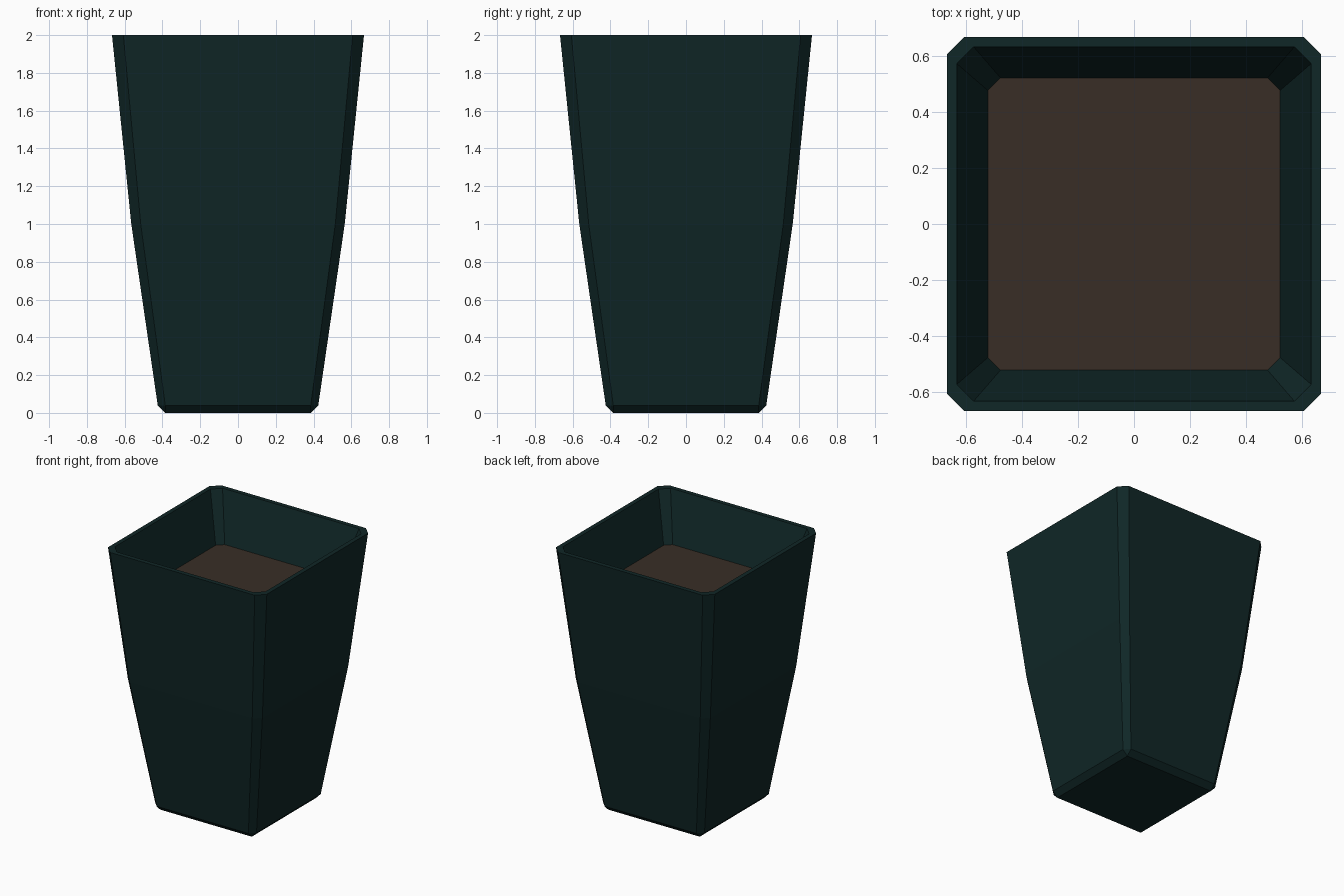
import bpy
import bmesh

cube = bpy.data.objects.get("Cube")
if cube:
    bpy.data.objects.remove(cube, do_unlink=True)


def make_material(name, colour):
    mat = bpy.data.materials.new(name)
    mat.use_nodes = True
    mat.diffuse_color = (*colour, 1)
    bsdf = next(n for n in mat.node_tree.nodes if n.type == "BSDF_PRINCIPLED")
    bsdf.inputs["Base Color"].default_value = (*colour, 1)
    return mat


def add_ring(bm, half, chamfer, z):
    """Square ring with chamfered corners, counter-clockwise from above."""
    c = half - chamfer
    points = []
    x, y = half, c
    for _ in range(4):
        points += [(x, y), (y, x) if abs(x) == half and x * y > 0 else (-y, -x)]
        x, y = -y, x
    # rotate one corner pair through the four quarter turns
    points = []
    for cos, sin in ((1, 0), (0, 1), (-1, 0), (0, -1)):
        for px, py in ((half, c), (c, half)):
            points.append((px * cos - py * sin, px * sin + py * cos))
    return [bm.verts.new((px, py, z)) for px, py in points]


def build(name, profile, mat, cap_start=False):
    """Bridge rings of (half width, chamfer, height) into a flat-shaded shell."""
    bm = bmesh.new()
    rings = [add_ring(bm, *row) for row in profile]
    for low, high in zip(rings, rings[1:]):
        for i in range(8):
            j = (i + 1) % 8
            bm.faces.new((low[i], low[j], high[j], high[i]))
    if cap_start:
        bm.faces.new(rings[0][::-1])
    bmesh.ops.remove_doubles(bm, verts=bm.verts, dist=0.0005)
    mesh = bpy.data.meshes.new(name)
    bm.to_mesh(mesh)
    bm.free()
    mesh.materials.append(mat)
    obj = bpy.data.objects.new(name, mesh)
    bpy.context.collection.objects.link(obj)
    return obj


pot_green = make_material("dark teal glaze", (0.005, 0.02, 0.02))
soil_brown = make_material("soil brown", (0.040, 0.027, 0.019))

SOIL_Z = 1.64

# Pot: bevelled foot, two-stage flare, flat rim, sloping inner wall
build("planter_pot", [
    (0.385, 0.0, 0.0),
    (0.425, 0.04, 0.04),
    (0.565, 0.05, 1.0),
    (0.667, 0.06, 2.0),
    (0.633, 0.06, 2.0),
    (0.522, 0.045, SOIL_Z),
], pot_green, cap_start=True)

# Soil: flat bed meeting the inner wall
soil_mesh = bpy.data.meshes.new("soil")
bm = bmesh.new()
bm.faces.new(add_ring(bm, 0.522, 0.045, SOIL_Z))
bm.to_mesh(soil_mesh)
bm.free()
soil_mesh.materials.append(soil_brown)
bpy.context.collection.objects.link(bpy.data.objects.new("soil", soil_mesh))
